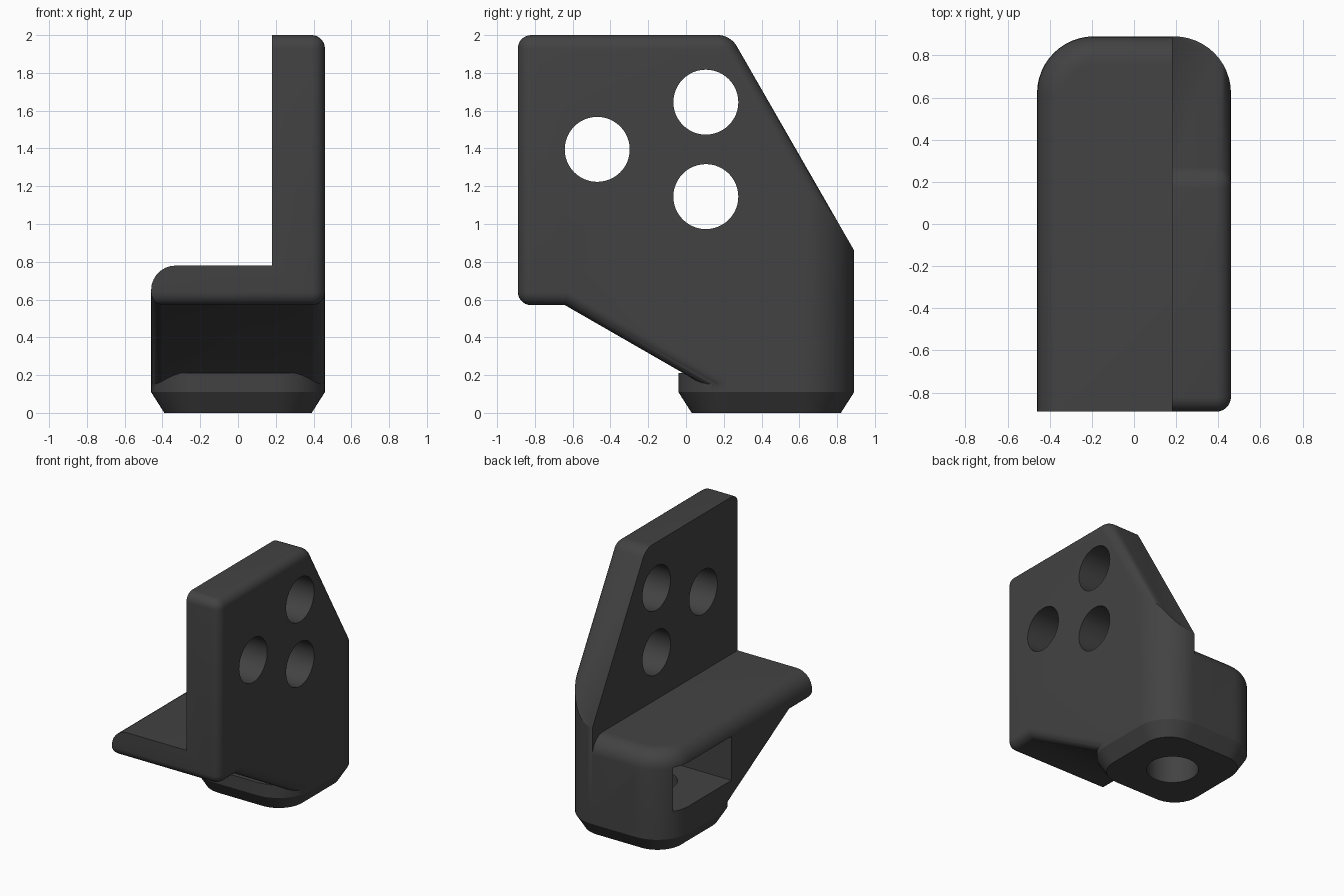
import bpy, bmesh, math
from mathutils import Matrix

if "Cube" in bpy.data.objects:
    bpy.data.objects.remove(bpy.data.objects["Cube"])

grey = bpy.data.materials.new("dark_grey")
grey.diffuse_color = (0.055, 0.055, 0.055, 1)
grey.use_nodes = True
grey.node_tree.nodes["Principled BSDF"].inputs["Base Color"].default_value = grey.diffuse_color

W, D, INNER = 0.46, 0.89, 0.18      # half width, half depth, inner face of upright


def to_object(name, bm):
    bmesh.ops.recalc_face_normals(bm, faces=bm.faces)
    me = bpy.data.meshes.new(name)
    bm.to_mesh(me)
    bm.free()
    ob = bpy.data.objects.new(name, me)
    bpy.context.collection.objects.link(ob)
    me.materials.append(grey)
    return ob


def loft(rings):
    """Closed solid through matching rings of points."""
    bm = bmesh.new()
    vs = [[bm.verts.new(p) for p in r] for r in rings]
    n = len(vs[0])
    bm.faces.new(vs[0][::-1])
    bm.faces.new(vs[-1])
    for a, b in zip(vs, vs[1:]):
        for i in range(n):
            j = (i + 1) % n
            bm.faces.new((a[i], a[j], b[j], b[i]))
    bmesh.ops.recalc_face_normals(bm, faces=bm.faces)
    return bm


def bevel(bm, rule, r, seg=7):
    edges = [e for e in bm.edges if rule(e.verts[0].co, e.verts[1].co)]
    bmesh.ops.bevel(bm, geom=edges, offset=r, segments=seg, profile=0.5, affect='EDGES')


def boolean(target, other, op):
    m = target.modifiers.new(op, 'BOOLEAN')
    m.operation, m.solver, m.object = op, 'EXACT', other
    bpy.context.view_layer.objects.active = target
    bpy.ops.object.modifier_apply(modifier=m.name)
    bpy.data.objects.remove(other)


def rounded_rect(x, y0, y1, r_front, r_back, z, seg=12):
    pts = []
    for sx, y, r, a0 in ((1, y1, r_back, 0), (-1, y1, r_back, 90),
                         (-1, y0, r_front, 180), (1, y0, r_front, 270)):
        if r == 0:
            pts.append((sx * x, y, z))
            continue
        cy = y - r if y == y1 else y + r
        for i in range(seg + 1):
            a = math.radians(a0 + 90 * i / seg)
            pts.append((sx * (x - r) + r * math.cos(a), cy + r * math.sin(a), z))
    return pts


def profile_solid(x0, x1, pts):
    return loft([[(x, y, z) for y, z in pts] for x in (x0, x1)])


def near(a, b):
    return abs(a - b) < 1e-4


# Shared underside: front lip, slope, then down into the foot
under = [(-D, 0.57), (-0.64, 0.57), (0.16, 0.11), (D, 0.11)]

# Upright plate with sloping back and rounded outer edges
bm = profile_solid(INNER, W, under + [(D, 0.86), (0.235, 2), (-D, 2)])
round_corners = [(-D, 0.57), (0.235, 2), (-D, 2)]


def plate_rule(a, b):
    outer = near(a.x, W) and near(b.x, W)
    cross = not near(a.x, b.x) and any(near(a.y, y) and near(a.z, z) for y, z in round_corners)
    return outer or cross


bevel(bm, plate_rule, 0.07)
bracket = to_object("bracket", bm)
clip = to_object("plate_clip", loft([rounded_rect(W, -1.4, D, 0, 0.27, z) for z in (-0.5, 2.5)]))
boolean(bracket, clip, 'INTERSECT')

# Shelf block beside the upright
bm = profile_solid(-W, INNER, under + [(D, 1.0), (-D, 1.0)])


def shelf_rule(a, b):
    bottom = near(a.x, -W) and near(b.x, -W) and a.z < 0.6 and b.z < 0.6
    lip = not near(a.x, b.x) and near(a.y, -D) and near(a.z, 0.57)
    return bottom or lip


bevel(bm, shelf_rule, 0.07)
shelf = to_object("shelf", bm)
# Clip gives the shelf its rounded plan and rounded top rim
bm = loft([rounded_rect(W, -1.4, D, 0, 0.27, z) for z in (-0.5, 0.78)])
bevel(bm, lambda a, b: near(a.z, 0.78) and near(b.z, 0.78), 0.13)
boolean(shelf, to_object("shelf_clip", bm), 'INTERSECT')
boolean(bracket, shelf, 'UNION')

# Chamfered foot
foot = to_object("foot", loft([
    rounded_rect(W - 0.07, 0.03, D - 0.07, 0.2, 0.2, 0),
    rounded_rect(W, -0.04, D, 0.27, 0.27, 0.11),
    rounded_rect(W, -0.04, D, 0.27, 0.27, 0.21)]))
boolean(bracket, foot, 'UNION')


def cylinder(name, r, depth, matrix):
    bm = bmesh.new()
    bmesh.ops.create_cone(bm, cap_ends=True, segments=48, radius1=r, radius2=r,
                          depth=depth, matrix=matrix)
    return to_object(name, bm)


# Three bolt holes through the upright
for y, z in ((-0.47, 1.395), (0.105, 1.645), (0.105, 1.145)):
    m = Matrix.Translation((0.32, y, z)) @ Matrix.Rotation(math.pi / 2, 4, 'Y')
    boolean(bracket, cylinder("bolt_hole", 0.172, 0.6, m), 'DIFFERENCE')

# Nut slot from the left side, and the screw hole up into it
slot = profile_solid(-0.8, 0.33, [(0.1, 0.32), (0.76, 0.32), (0.76, 0.66), (0.1, 0.66)])
boolean(bracket, to_object("nut_slot", slot), 'DIFFERENCE')
boolean(bracket, cylinder("screw_hole", 0.187, 0.6, Matrix.Translation((0, 0.43, 0.1))), 'DIFFERENCE')

# Smooth rounded areas, keep hard edges
bpy.ops.object.select_all(action='DESELECT')
bracket.select_set(True)
bpy.context.view_layer.objects.active = bracket
bpy.ops.object.shade_smooth_by_angle(angle=math.radians(30))
